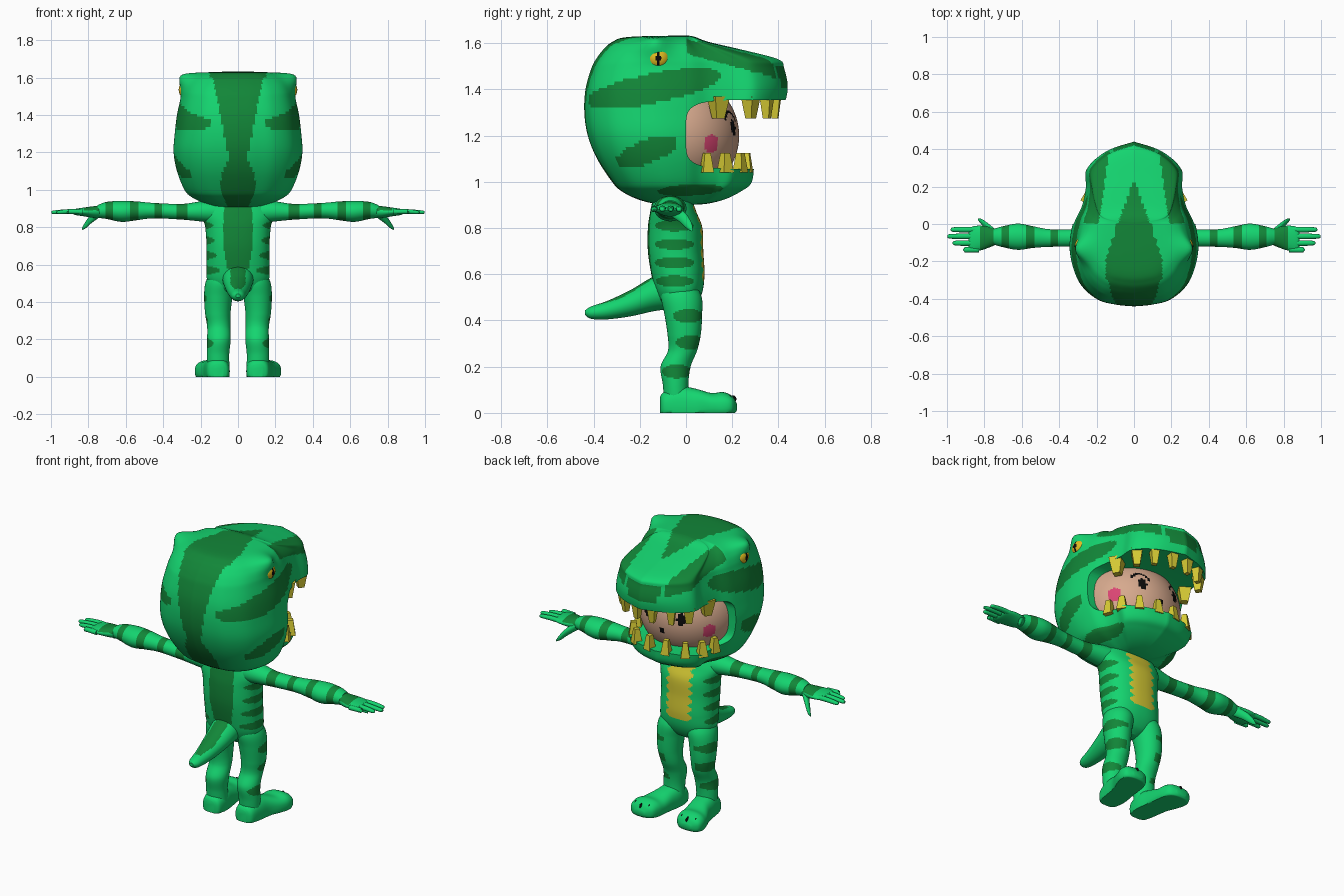
import bpy, bmesh, math
from mathutils import Vector, Matrix

default_cube = bpy.data.objects.get("Cube")
if default_cube:
    bpy.data.objects.remove(default_cube, do_unlink=True)


def make_material(name, red, green, blue):
    material = bpy.data.materials.new(name)
    material.use_nodes = True
    color = (red, green, blue, 1)
    material.diffuse_color = color
    material.node_tree.nodes["Principled BSDF"].inputs["Base Color"].default_value = color
    return material


bright = make_material("bright green", .007, .66, .16)
dark = make_material("dark green", .006, .24, .04)
yellow = make_material("tooth yellow", .68, .6, .035)
amber = make_material("eye amber", .75, .5, .015)
skin = make_material("skin", .68, .4, .27)
pink = make_material("cheek pink", .7, .06, .17)
black = make_material("black", .003, .003, .003)
HIDE = [bright, dark, yellow]


def finish(name, bm, materials, rule=None, smooth=True):
    """Turn a bmesh into an object, colouring faces by a rule on their centres."""
    bmesh.ops.recalc_face_normals(bm, faces=bm.faces)
    if rule:
        for face in bm.faces:
            face.material_index = int(rule(face.calc_center_median()))
    mesh = bpy.data.meshes.new(name)
    bm.to_mesh(mesh)
    bm.free()
    for material in materials:
        mesh.materials.append(material)
    obj = bpy.data.objects.new(name, mesh)
    bpy.context.collection.objects.link(obj)
    if smooth:
        smooth_object(obj)
    return obj


def smooth_object(obj):
    bpy.ops.object.select_all(action='DESELECT')
    obj.select_set(True)
    bpy.context.view_layer.objects.active = obj
    bpy.ops.object.shade_smooth_by_angle(angle=math.radians(45))


def resample(points, count):
    """Smooth curve through points of any dimension."""
    points = [Vector(p) for p in points]
    last = len(points) - 1
    result = []
    for i in range(count):
        u = i * last / (count - 1)
        k = min(int(u), last - 1)
        t = u - k
        a, b, c, d = (points[max(0, min(last, k + j))] for j in (-1, 0, 1, 2))
        result.append(b + t * ((c - a) / 2 + t * ((a - b * 2.5 + c * 2 - d / 2)
                      + t * (b * 3 - a - c * 3 + d) / 2)))
    return result


def skin_rings(rings):
    bm = bmesh.new()
    rows = [[bm.verts.new(p) for p in ring] for ring in rings]
    n = len(rows[0])
    for low, high in zip(rows, rows[1:]):
        for i in range(n):
            j = (i + 1) % n
            bm.faces.new((low[i], low[j], high[j], high[i]))
    bm.faces.new(rows[0])
    bm.faces.new(rows[-1])
    return bm


def loft(name, axis, stations, rule=None, seg=32, count=40, power=2, floor=False, materials=HIDE):
    """Stations are x, y, z and the two radii across the axis."""
    u, v = [i for i in range(3) if i != axis]
    rings = []
    for s in resample(stations, count):
        ring = []
        for i in range(seg):
            angle = math.tau * i / seg
            p = Vector(s[:3])
            for k, radius, wave in ((u, s[3], math.cos(angle)), (v, s[4], math.sin(angle))):
                p[k] += max(radius, .002) * math.copysign(abs(wave) ** (2 / power), wave)
            if floor:
                p.z = max(p.z, 0)
            ring.append(p)
        rings.append(ring)
    return finish(name, skin_rings(rings), materials, rule)


def ball(name, center, size, materials, rule=None, seg=24):
    bm = bmesh.new()
    bmesh.ops.create_uvsphere(bm, u_segments=seg, v_segments=seg, radius=1,
                              matrix=Matrix.Translation(center) @ Matrix.Diagonal((*size, 1)))
    return finish(name, bm, materials, rule)


def in_oval(a, b, center_a, center_b, length, width, tilt=0):
    a, b = a - center_a, b - center_b
    along = a * math.cos(tilt) + b * math.sin(tilt)
    across = b * math.cos(tilt) - a * math.sin(tilt)
    return (along / length) ** 2 + (across / width) ** 2 < 1


# Head: one plan outline scaled by height, with brow bumps
half = [(0, -.44), (.1, -.43), (.2, -.4), (.29, -.31), (.335, -.15), (.32, 0),
        (.28, .1), (.26, .2), (.255, .3), (.15, .39), (0, .44)]
plan = resample(half, 76)
plan += [Vector((-p.x, p.y)) for p in plan[-2:0:-1]]
# height, half width, front reach, back reach
levels = [(.9, .02, .01, .02), (.905, .1, .09, .13), (.925, .17, .17, .21), (.96, .245, .24, .28),
          (1, .285, .285, .32), (1.1, .325, .3, .385), (1.2, .343, .34, .425), (1.3, .337, .41, .44),
          (1.4, .325, .44, .435), (1.49, .305, .425, .41), (1.53, .295, .4, .39),
          (1.57, .275, .25, .36), (1.605, .24, .1, .32), (1.627, .17, .04, .25), (1.633, .02, .01, .03)]
rings = []
for z, width, front, back in resample(levels, 100):
    ring = []
    for p in plan:
        q = Vector((p.x * width / .335, p.y * (front if p.y > 0 else back) / .44, z))
        side = math.copysign(1, q.x)
        near = (q - Vector((side * .27, -.14, 1.605))).length
        bump = math.exp(-(near / .065) ** 2)
        ring.append(q + Vector((side * .055, 0, .022)) * bump)
    rings.append(ring)

SIDE_MARKS = [(-.14, 1.405, .3, .065, .2), (-.17, 1.13, .14, .05, .35), (.02, .965, .14, .025, .05)]


def head_rule(c):
    x = abs(c.x)
    if c.z > 1.5 and c.y > -.3:
        ridge = .15 * min(1, max(0, (.24 - c.y) / .42))
    else:
        ridge = .055 + .2 * max(0, c.z - 1.2) if c.z > 1.2 else .07 + .025 * math.cos((c.z - 1.03) * 18)
    if x < ridge and (c.y < 0 or c.z > 1.4):
        return 1
    if 0 < c.y < .42 and c.z > 1.555 - .27 * c.y and x > .19 - .15 * c.y:
        return 1
    return x > .14 and any(in_oval(c.y, c.z, *mark) for mark in SIDE_MARKS)


head = finish("head_hood", skin_rings(rings), HIDE, head_rule, smooth=False)

# Open the mouth
cutter = loft("mouth_cutter", 0, [(-.6, .4, 1.205, .4, .15), (.6, .4, 1.205, .4, .15)],
              seg=64, count=2, power=5)
cutter.hide_render = True
cut = head.modifiers.new("mouth", 'BOOLEAN')
cut.operation, cut.solver, cut.object = 'DIFFERENCE', 'EXACT', cutter
bpy.context.view_layer.objects.active = head
bpy.ops.object.modifier_apply(modifier=cut.name)
bpy.data.objects.remove(cutter, do_unlink=True)
smooth_object(head)


# Face inside the mouth
def face_rule(c):
    x = abs(c.x)
    if c.y < 0:
        return 0
    if in_oval(c.y, c.z, .11, 1.165, .03, .04):
        return 1
    brow = in_oval(x, c.z, .115, 1.275, .045, .035) and not in_oval(x, c.z, .115, 1.26, .036, .035)
    if brow or in_oval(x, c.z, .11, 1.235, .022, .036) or in_oval(x, c.z, 0, 1.15, .02, .016):
        return 2
    return 0


ball("face", (0, -.05, 1.2), (.285, .28, .27), [skin, pink, black], face_rule, seg=128)


# Teeth: tapered four-sided blocks following the jaw
def tooth(name, x, y, root, tip, width):
    bm = bmesh.new()
    height = abs(tip - root)
    turn = Matrix.Rotation(math.atan2(y, x), 4, 'Z')
    flip = Matrix.Rotation(math.pi if tip < root else 0, 4, 'X')
    bmesh.ops.create_cone(bm, cap_ends=True, segments=4, radius1=width * .7, radius2=width * .38,
                          depth=height, matrix=Matrix.Translation((x, y, (root + tip) / 2))
                          @ turn @ flip @ Matrix.Rotation(math.pi / 4, 4, 'Z'))
    finish(name, bm, [yellow], smooth=False)


for side, label in ((1, "left"), (-1, "right")):
    for x, y, width in ((.235, .14, .075), (.215, .28, .062), (.15, .35, .05), (.05, .385, .05)):
        tooth(label + "_upper_tooth", side * x, y, 1.37, 1.275, width)
    for x, y, width in ((.25, .09, .05), (.225, .17, .055), (.16, .235, .05), (.055, .262, .05)):
        tooth(label + "_lower_tooth", side * x, y, 1.04, 1.125, width)

    # Reptile eye with slit pupil
    ball(label + "_eye", (side * .275, -.12, 1.535), (.042, .05, .048), [amber, black],
         lambda c: in_oval(c.y, c.z, -.12, 1.535, .01, .032), seg=48)


# Torso with belly patch, back stripe and side bars
def torso_rule(c):
    x = abs(c.x)
    if c.y > 0:
        ragged = .075 + .012 * math.sin(c.z * 130)
        if x < ragged and .57 < c.z < .9:
            return 2
    elif x < .05 + .03 * math.sin(max(0, c.z - .55) * 7) and c.y < -.05:
        return 1
    return x > .1 and any(in_oval(c.y, c.z, -.05, z, .085, .024) for z in (.57, .65, .73, .81))


loft("torso", 2, [(0, -.03, .43, .03, .03), (0, -.03, .46, .12, .07), (0, -.03, .52, .165, .1),
                  (0, -.035, .6, .168, .115), (0, -.045, .7, .168, .12), (0, -.047, .8, .175, .118),
                  (0, -.055, .87, .19, .1), (0, -.06, .94, .15, .08)],
     torso_rule, seg=120, count=110, power=2.3)

# Tail
loft("tail", 1, [(0, -.06, .53, .085, .08), (0, -.14, .515, .08, .075), (0, -.24, .475, .064, .057),
                 (0, -.34, .445, .046, .04), (0, -.41, .434, .033, .027), (0, -.437, .434, .012, .01)],
     lambda c: abs(c.x) < .04 and c.z > .53 + .28 * (c.y + .12) + .01 and c.y > -.38, seg=64, count=60)


def arm_rule(c):
    x = abs(c.x)
    return any(low < x < high for low, high in ((.27, .33), (.41, .445), (.53, .575), (.67, .71)))


def leg_rule(c):
    return abs(c.x) > .1 and any(in_oval(c.y, c.z, y, z, .065, .03)
                                 for y, z in ((.01, .42), (.02, .305), (-.04, .18)))


for side, label in ((1, "left"), (-1, "right")):
    def mirrored(stations):
        return [(side * s[0], *s[1:]) for s in stations]

    # Arm and palm
    loft(label + "_arm", 0, mirrored([
        (.08, -.06, .88, .07, .065), (.18, -.07, .885, .062, .056), (.3, -.075, .883, .047, .042),
        (.45, -.075, .889, .047, .041), (.54, -.07, .888, .058, .05), (.62, -.068, .885, .07, .056),
        (.7, -.068, .89, .056, .046), (.75, -.068, .885, .042, .034)]), arm_rule, seg=40, count=100)
    loft(label + "_palm", 0, mirrored([
        (.71, -.068, .888, .03, .03), (.76, -.07, .882, .05, .032), (.82, -.075, .882, .066, .024),
        (.87, -.08, .882, .064, .016), (.885, -.08, .882, .04, .006)]),
        lambda c: c.z > .89 and .74 < abs(c.x) < .82, seg=40, count=40)

    # Fingers and thumb
    for i, reach in enumerate((.915, .97, .997, .98)):
        y = -.138 + i * .036
        loft(label + "_finger", 0, mirrored([
            (.83, y, .882, .014, .013), (.9, y, .884, .015, .013),
            (reach - .012, y, .88, .012, .01), (reach, y, .88, .003, .003)]), seg=12, count=12)
    loft(label + "_thumb", 0, mirrored([
        (.745, -.055, .875, .03, .025), (.785, -.015, .845, .022, .024),
        (.815, .012, .812, .015, .018), (.835, .025, .79, .004, .004)]), seg=16, count=16)

    # Leg
    loft(label + "_leg", 2, mirrored([
        (.105, -.04, .04, .06, .055), (.107, -.045, .12, .06, .055), (.102, -.045, .2, .063, .065),
        (.103, -.015, .27, .062, .063), (.108, -.008, .34, .068, .072), (.105, -.012, .43, .076, .082),
        (.095, -.02, .5, .08, .088), (.09, -.03, .56, .06, .07)]), leg_rule, seg=56, count=90)

    # Flat-soled foot
    loft(label + "_foot", 1, mirrored([
        (.105, -.112, .03, .03, .04), (.107, -.095, .03, .056, .06), (.11, -.03, .03, .066, .085),
        (.12, .04, .03, .068, .075), (.138, .11, .03, .08, .056), (.148, .16, .03, .083, .06),
        (.152, .2, .03, .07, .043), (.152, .22, .025, .03, .015)]), seg=40, count=40, power=2.5, floor=True)

    # Toe claws
    for offset, y in ((-.045, .185), (0, .202), (.045, .185)):
        ball(label + "_claw", (side * (.152 + offset), y, .06), (.007, .016, .016), [black], seg=12)
